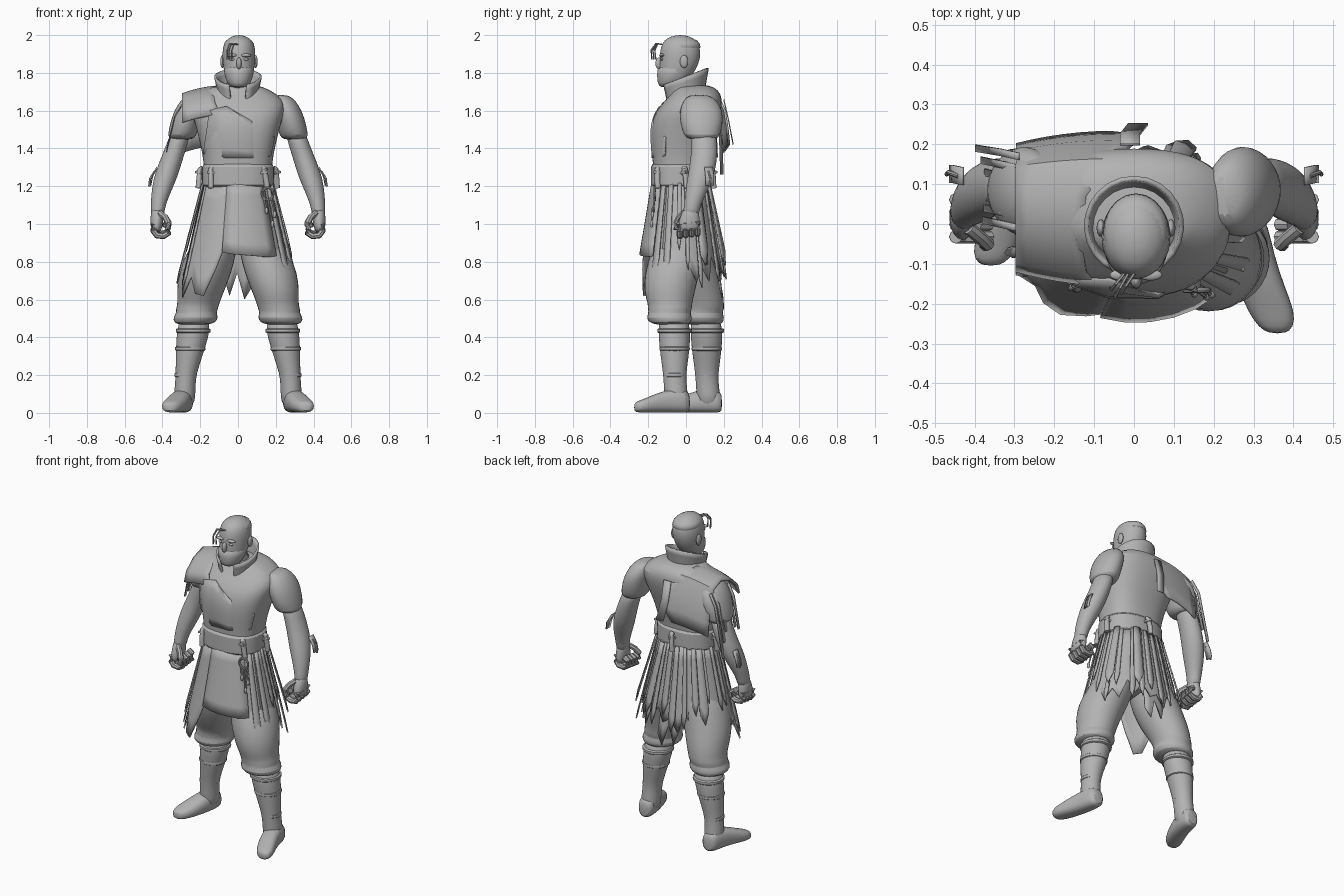
import bpy, bmesh, math, random
from mathutils import Vector

random.seed(4)
if "Cube" in bpy.data.objects:
    bpy.data.objects.remove(bpy.data.objects["Cube"], do_unlink=True)

grey = bpy.data.materials.new("plain grey")
grey.use_nodes = True
grey.diffuse_color = (.45, .45, .45, 1)
grey.node_tree.nodes["Principled BSDF"].inputs["Base Color"].default_value = (.45, .45, .45, 1)
parts = []


def finish(name, bm):
    """Turn a bmesh into a named, coloured object."""
    bmesh.ops.recalc_face_normals(bm, faces=bm.faces)
    mesh = bpy.data.meshes.new(name)
    bm.to_mesh(mesh)
    bm.free()
    mesh.materials.append(grey)
    obj = bpy.data.objects.new(name, mesh)
    bpy.context.collection.objects.link(obj)
    parts.append(obj)
    return obj


def skin(bm, rows, closed):
    """Join rows of vertices with quads."""
    for low, high in zip(rows, rows[1:]):
        count = len(low)
        for i in range(count if closed else count - 1):
            j = (i + 1) % count
            bm.faces.new((low[i], low[j], high[j], high[i]))


def loft(name, rings, axis="z", sides=16, power=2):
    """Body through rings given as x, y, z, half width, half depth."""
    bm = bmesh.new()
    rows = []
    for x, y, z, wide, deep in rings:
        row = []
        for i in range(sides):
            a = math.tau * i / sides
            c, s = math.cos(a), math.sin(a)
            u = wide * math.copysign(abs(c) ** (2 / power), c)
            v = deep * math.copysign(abs(s) ** (2 / power), s)
            row.append(bm.verts.new((x + u, y + v, z) if axis == "z" else (x + u, y, z + v)))
        rows.append(row)
    skin(bm, rows, True)
    bm.faces.new(rows[0])
    bm.faces.new(rows[-1])
    obj = finish(name, bm)
    sub = obj.modifiers.new("round", "SUBSURF")
    sub.levels = sub.render_levels = 1
    return obj


def sheet(name, rows, thick=.008, target=None):
    """Cloth from a grid of points, optionally laid onto a target."""
    bm = bmesh.new()
    skin(bm, [[bm.verts.new(p) for p in row] for row in rows], False)
    obj = finish(name, bm)
    if target:
        wrap = obj.modifiers.new("lay on", "SHRINKWRAP")
        wrap.target = target
        wrap.wrap_method = "PROJECT"
        wrap.use_project_x = wrap.use_project_z = False
        wrap.use_project_y = True
        wrap.wrap_mode = "ABOVE_SURFACE"
        wrap.offset = .004
    solid = obj.modifiers.new("thickness", "SOLIDIFY")
    solid.thickness = thick
    solid.offset = 0
    return obj


def tube(name, points, radius, sides=8):
    """Round tube that follows a path."""
    points = [Vector(p) for p in points]
    bm = bmesh.new()
    rows = []
    for i, p in enumerate(points):
        way = (points[min(i + 1, len(points) - 1)] - points[max(i - 1, 0)]).normalized()
        turn = way.to_track_quat("Z", "Y")
        ring = [math.tau * k / sides for k in range(sides)]
        rows.append([bm.verts.new(p + turn @ Vector((radius * math.cos(a), radius * math.sin(a), 0)))
                     for a in ring])
    skin(bm, rows, True)
    bm.faces.new(rows[0])
    bm.faces.new(rows[-1])
    return finish(name, bm)


def ball(name, place, size):
    bm = bmesh.new()
    bmesh.ops.create_uvsphere(bm, u_segments=16, v_segments=10, radius=1)
    bmesh.ops.scale(bm, vec=size, verts=bm.verts)
    bmesh.ops.translate(bm, vec=place, verts=bm.verts)
    return finish(name, bm)


def ribbon(name, points, width, across=(0, 1, 0)):
    side = Vector(across) * width / 2
    return sheet(name, [(Vector(p) - side, Vector(p) + side) for p in points], .006)


# Torso, belt and hips
torso = loft("torso", [
    (0, -.03, 1.12, .18, .14), (0, -.035, 1.22, .18, .14), (0, -.035, 1.32, .18, .14),
    (0, -.03, 1.42, .2, .155), (0, -.01, 1.52, .225, .178), (0, .012, 1.6, .25, .175),
    (0, .045, 1.66, .25, .15), (0, .055, 1.71, .17, .12), (0, .03, 1.74, .1, .09)], power=2.5, sides=24)
loft("waist_sash", [(0, -.035, z, .18 + w, .14 + w) for z, w in
                    ((1.19, .002), (1.2, .014), (1.25, .01), (1.31, .014), (1.325, .002))], sides=24, power=2.4)
loft("hips", [(0, -.02, 1.17, .17, .14), (0, -.01, 1, .19, .15), (0, 0, .9, .15, .13), (0, 0, .84, .06, .08)])
upper = [(-.15, 1.6), (-.06, 1.62), (.06, 1.55), (.19, 1.46)]
lower = [(-.18, 1.37), (-.06, 1.35), (.06, 1.35), (.17, 1.36)]
sheet("wrap_front", [[(a[0] + (b[0] - a[0]) * t / 6, -.5, a[1] + (b[1] - a[1]) * t / 6)
                      for a, b in zip(upper, lower)] for t in range(7)], target=torso)

# Standing collar, open at the front
collar = []
for t in range(5):
    row = []
    for i in range(21):
        a = math.radians(-157 + 314 * i / 20)
        r = .098 + .022 * t / 4
        low, high = 1.672 + .03 * math.cos(a), 1.78 + .045 * math.cos(a)
        row.append((r * math.sin(a), r * math.cos(a) - .005, low + (high - low) * t / 4))
    collar.append(row)
sheet("collar", collar, .012)

# Shoulder cape on the right side
cape = []
profile = [(-.15, 1.58, -.09), (-.125, 1.64, -.12), (-.04, 1.7, -.13), (.07, 1.73, -.12), (.16, 1.7, -.05),
           (.205, 1.6, 0), (.22, 1.5, .01), (.228, 1.42, -.06)]
for y, z, inner in profile:
    row = []
    for i in range(7):
        x = inner + (-.295 - inner) * i / 6
        fall = max(0, (-x - .05) / .25) ** 2
        row.append((x, y + (.05 - y) * .18 * fall, z - .045 * fall))
    cape.append(row)
sheet("shoulder_cape", cape, .012)
ribbon("cape_tail", [(-.01, .2, 1.66), (-.01, .225, 1.55), (.01, .25, 1.42)], .05, (1, 0, 0))
for i in range(7):
    y = -.01 + .03 * i
    drop = random.uniform(.15, .32)
    ribbon("shoulder_tatter", [(-.29, y, 1.64), (-.335, y + .01, 1.57),
                               (-.35 - drop * .15, y + .02, 1.57 - drop)], .018)

# Head, mask, hair and face
loft("neck", [(0, .01, 1.66, .075, .075), (0, -.01, 1.8, .065, .07)])
head = [(.005, -.075, 1.72, .04, .05), (.005, -.07, 1.745, .06, .07), (.005, -.053, 1.79, .077, .09),
        (.005, -.035, 1.85, .086, .106), (.005, -.03, 1.91, .09, .11), (.005, -.03, 1.96, .08, .098),
        (.005, -.03, 1.985, .055, .07), (.005, -.03, 2, .02, .025)]
loft("head", head, sides=20)
loft("face_mask", [(x, y - .012, z, w + .002, d) for x, y, z, w, d in head[:4]], sides=20)
loft("hair_cap", [(x, y + .008, z, w + .002, d) for x, y, z, w, d in head[4:7]], sides=20)
ball("nose", (.005, -.142, 1.85), (.014, .02, .032))
for s in (-1, 1):
    ball("brow", (.005 + s * .036, -.128, 1.893), (.03, .014, .009))
    ball("eye", (.005 + s * .036, -.129, 1.872), (.015, .008, .007))
    ball("ear", (.005 + s * .088, -.01, 1.86), (.011, .022, .034))
for x, reach in ((-.035, .04), (-.02, .03), (-.045, .02)):
    tube("hair_lock", [(x + .02, -.125, 1.95), (x, -.14 - reach / 2, 1.955), (x - .012, -.145 - reach, 1.92),
                       (x - .014, -.14 - reach, 1.87)], .004, 6)


def leg_shift(rings, s):
    """Mirror a left leg part; the right leg stands further back."""
    return [(s * x, y + (.17 * min(1, max(0, (.95 - z) / .35)) if s < 0 else 0), z, w, d)
            for x, y, z, w, d in rings]


for s, side in ((1, "left"), (-1, "right")):
    # Legs and boots
    loft(side + "_trouser", leg_shift([
        (.09, -.01, .99, .1, .13), (.14, -.04, .85, .135, .15), (.175, -.075, .74, .143, .147),
        (.2, -.088, .64, .127, .138), (.21, -.085, .575, .112, .118), (.218, -.085, .55, .114, .12),
        (.22, -.088, .53, .108, .112), (.224, -.088, .505, .122, .124), (.228, -.085, .48, .115, .115),
        (.235, -.075, .465, .08, .085)], s))
    loft(side + "_boot_shaft", leg_shift([
        (.23, -.065, .5, .08, .08), (.235, -.062, .44, .09, .086), (.25, -.06, .35, .08, .083),
        (.268, -.06, .25, .063, .068), (.278, -.06, .18, .054, .06), (.282, -.052, .1, .058, .064),
        (.285, -.05, .03, .055, .062)], s))
    for z, x, w in ((.435, .237, .094), (.34, .253, .082), (.2, .277, .06)):
        loft(side + "_boot_band", leg_shift([(x, -.06, z + h, w + e, w + e) for h, e in
                                             ((-.014, -.008), (-.01, .001), (.01, .001), (.014, -.008))], s))
    loft(side + "_foot", [(s * x, y + (.17 if s < 0 else 0), z, w, d) for x, y, z, w, d in (
        (.283, .022, .05, .035, .045), (.285, 0, .065, .052, .065), (.296, -.08, .064, .057, .064),
        (.32, -.16, .052, .06, .051), (.345, -.22, .038, .06, .037), (.357, -.26, .032, .045, .03),
        (.36, -.275, .028, .02, .018))], axis="y", power=2.5)

    # Arms
    loft(side + "_sleeve", [(s * x, y, z, w, d) for x, y, z, w, d in (
        (.225, .07, 1.685, .04, .055), (.24, .075, 1.655, .066, .09), (.262, .08, 1.6, .078, .118),
        (.282, .082, 1.53, .08, .115), (.297, .085, 1.465, .078, .098), (.3, .088, 1.445, .06, .07))])
    loft(side + "_forearm", [(s * x, y, z, w, d) for x, y, z, w, d in (
        (.3, .09, 1.5, .055, .065), (.323, .1, 1.42, .056, .07), (.36, .092, 1.32, .062, .072),
        (.386, .075, 1.24, .064, .07), (.415, .045, 1.14, .047, .052), (.425, .03, 1.08, .037, .043),
        (.425, .025, 1.04, .036, .045))])
    ribbon(side + "_forearm_plate", [(s * .43, .12, 1.3), (s * .453, .125, 1.25), (s * .462, .125, 1.205)], .045)
    tube(side + "_forearm_tie", [(s * .44, .12, 1.28), (s * .465, .13, 1.24), (s * .47, .125, 1.2)], .006)

    # Fists
    loft(side + "_palm", [(s * x, y, z, w, d) for x, y, z, w, d in (
        (.425, .028, 1.09, .033, .038), (.428, .02, 1.04, .036, .052),
        (.432, .015, .99, .033, .06), (.43, .015, .955, .022, .052))])
    for i in range(4):
        y = -.032 + .031 * i
        tube(side + "_finger", [(s * x, y, z + .004 * i) for x, z in (
            (.447, 1), (.448, .965), (.43, .94), (.395, .936), (.369, .952), (.366, .985), (.392, 1))], .017)
    tube(side + "_thumb", [(s * .415, -.01, 1.06), (s * .385, -.035, 1.035), (s * .367, -.05, 1.005),
                           (s * .372, -.052, .97)], .017)


# Skirt pieces hang from the waist on a flaring surface
def hang(degrees, z, out=0):
    a, flare = math.radians(degrees), max(0, (1.22 - z) / .5)
    wide, deep = .178 + .112 * flare + out, .145 + .075 * flare + out
    return Vector((wide * math.sin(a), -.03 - deep * math.cos(a), z))


def skirt_piece(name, start, end, hem, out=0, top=1.215):
    rows = []
    for t in range(7):
        f = t / 6
        rows.append([hang(start + (end - start) * i / (len(hem) - 1), top + (h - top) * f, out * (.4 + .6 * f))
                     for i, h in enumerate(hem)])
    return sheet(name, rows)


ragged = [(.72 if i % 2 else .8) + random.uniform(-.04, .04) for i in range(23)]
skirt_piece("skirt_back", 62, 285, ragged)
skirt_piece("front_flap", -18, 47, [.85, .84, .835, .83, .825, .83], .012)
skirt_piece("right_front_panel", -78, -14, [.7, .61, .72, .63, .62, .76, .9], .004)
skirt_piece("left_front_panel", 40, 70, [.86, .78, .84, .74])
skirt_piece("back_tail", 166, 196, [.66, .6, .74, .62, .72], -.012)
for i in range(17):
    a = 52 + 15 * i + random.uniform(-4, 4)
    z = random.uniform(.7, .95)
    skirt_piece("skirt_strip", a, a + random.uniform(5, 9), [z, z - .05, z + .03], random.uniform(.012, .03))
for a in (115, 150, 222):
    skirt_piece("loose_tail", a, a + 11, [.84, .78, .86], .05)

# Belt toggles, ring and charms
for a in (-46, 44, 98, 178, 262):
    tube("belt_toggle", [hang(a, 1.295, .012), hang(a, 1.29, .024), hang(a + 2, 1.23, .03),
                         hang(a + 3, 1.19, .026)], .015, 10)
    tube("belt_loop", [hang(a - 6, 1.27, .012), hang(a, 1.275, .045), hang(a + 6, 1.27, .012)], .008)
centre = hang(44, 1.16, .035)
tube("charm_ring", [centre + Vector((.03 * math.sin(a), 0, .032 * math.cos(a)))
                    for a in (math.tau * i / 16 for i in range(17))], .007)
for offset, z in ((-.02, 1.07), (0, 1), (.02, 1.05)):
    end = hang(44, z, .035) + Vector((offset, 0, 0))
    tube("charm_cord", [centre + Vector((offset, 0, -.025)), end], .005, 6)
    ball("charm", end, (.009, .009, .018))

# Smooth shading with crisp edges
for obj in bpy.context.selected_objects:
    obj.select_set(False)
for obj in parts:
    obj.select_set(True)
bpy.context.view_layer.objects.active = parts[0]
bpy.ops.object.shade_smooth_by_angle(angle=math.radians(40))
